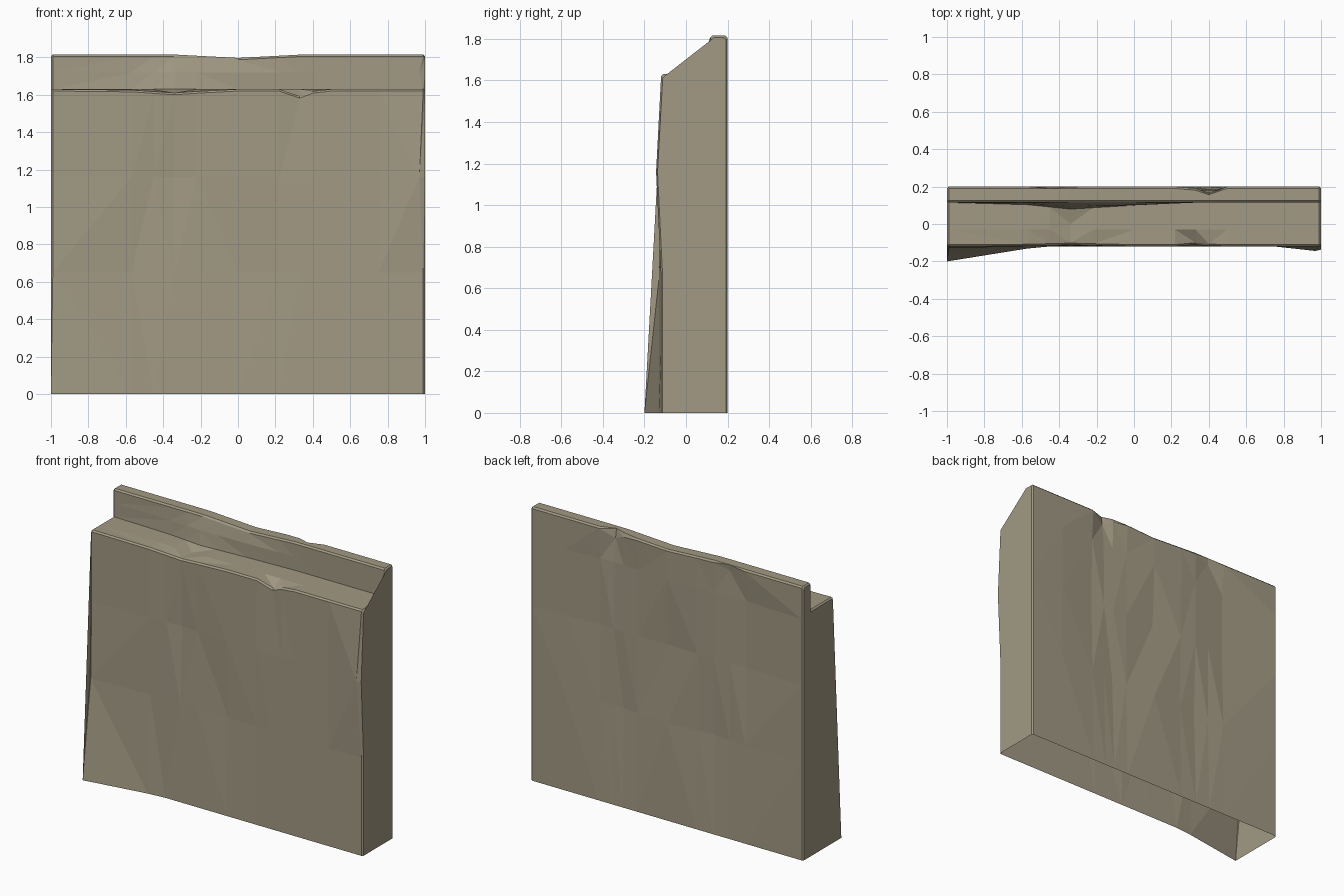
import bpy, bmesh

if "Cube" in bpy.data.objects:
    bpy.data.objects.remove(bpy.data.objects["Cube"])

FRONT, LEDGE, BACK, TOP = -.12, 1.63, .2, 1.815
LIP, CH = .115, .01              # front of the upright, chamfer size
LEVELS = (0, .65, 1.16)          # heights of the rough facets

# Cross-section (y, z): up the front, over the ledge and upright, down the back
profile = [(FRONT, z) for z in LEVELS]
profile += [(FRONT, LEDGE - CH), (FRONT + CH, LEDGE), (-.03, LEDGE), (LIP, LEDGE),
            (LIP, 1.72), (LIP, TOP - CH), (LIP + CH, TOP), (BACK - CH, TOP), (BACK, TOP - CH)]
profile += [(BACK, z) for z in (1.6,) + LEVELS[::-1]]

STATIONS = (-1, -.99, -.57, -.45, -.34, -.22, 0, .22, .33, .4, .5, .75, .99, 1)

wear = []                        # each dent: row, centre x, half width, dy, dz


def dent(rows, x, width, dy=0, dz=0):
    wear.extend((r, x, width, dy, dz) for r in rows)


# Front face: flared foot on the left, shallow facets, worn right edge
dent([0], -1, .5, dy=-.08)
dent([1], -1, .4, dy=-.01)
dent([1], -.57, .3, dy=.012)
dent([1], 0, .33, dy=.012)
dent([2], -.34, .25, dy=.02)
dent([2], 1, .25, dy=-.025)

# Ledge: long sag on the left, sharp chip on the right
dent([3, 4], -.34, .3, dy=.008, dz=-.02)
dent([5], -.34, .12, dy=.03, dz=-.02)
dent([3, 4], .33, .1, dy=.01, dz=-.038)

# Upright: rubble bulge at its foot, sag in the middle of its top
dent([6], -.34, .35, dy=-.035)
dent([7], -.34, .3, dy=-.02)
dent([6, 7], 0, .35, dy=-.014)
dent([8, 9, 10, 11], 0, .34, dz=-.018)

# Chips in the rear top edge
dent([10, 11], .4, .1, dy=-.033)
dent([11], .4, .1, dz=-.05)
dent([11], -.45, .12, dy=-.015, dz=-.03)

# Shallow facets on the back face
for row, centres in ((12, (-.57, .4)), (13, (-.57, 0, .5)), (14, (-.34, .33))):
    for c in centres:
        dent([row], c, .33, dy=-.02)

# Wall body: lofted sections with slightly chamfered ends
bm = bmesh.new()
rings = []
for x in STATIONS:
    ring = []
    for row, (y, z) in enumerate(profile):
        px = x
        for r, c, w, dy, dz in wear:
            if r == row:
                t = max(0, 1 - abs(x - c) / w)
                y, z = y + t * dy, z + t * dz
        if abs(x) == 1 and not (row == 0 and x < 0):
            y += .008 if row < 10 else -.008
            z -= .008 if z > LEDGE - .02 else 0
        if x == .99 and row in (2, 7):          # worn right-hand corner
            px -= .02
        ring.append(bm.verts.new((px, y, z)))
    rings.append(ring)

for a, b in zip(rings, rings[1:]):
    for i in range(len(profile) - 1):
        bm.faces.new((a[i], b[i], b[i + 1], a[i + 1]))

# End caps; the underside stays open
bm.faces.new(rings[0])
bm.faces.new(rings[-1][::-1])
bmesh.ops.triangulate(bm, faces=bm.faces[:])
bmesh.ops.recalc_face_normals(bm, faces=bm.faces[:])

mesh = bpy.data.meshes.new("stone_wall")
bm.to_mesh(mesh)
bm.free()
wall = bpy.data.objects.new("stone_wall", mesh)
bpy.context.collection.objects.link(wall)

# Stone colour
stone = bpy.data.materials.new("stone")
stone.diffuse_color = (.36, .32, .23, 1)
stone.use_nodes = True
stone.node_tree.nodes["Principled BSDF"].inputs["Base Color"].default_value = stone.diffuse_color
mesh.materials.append(stone)
